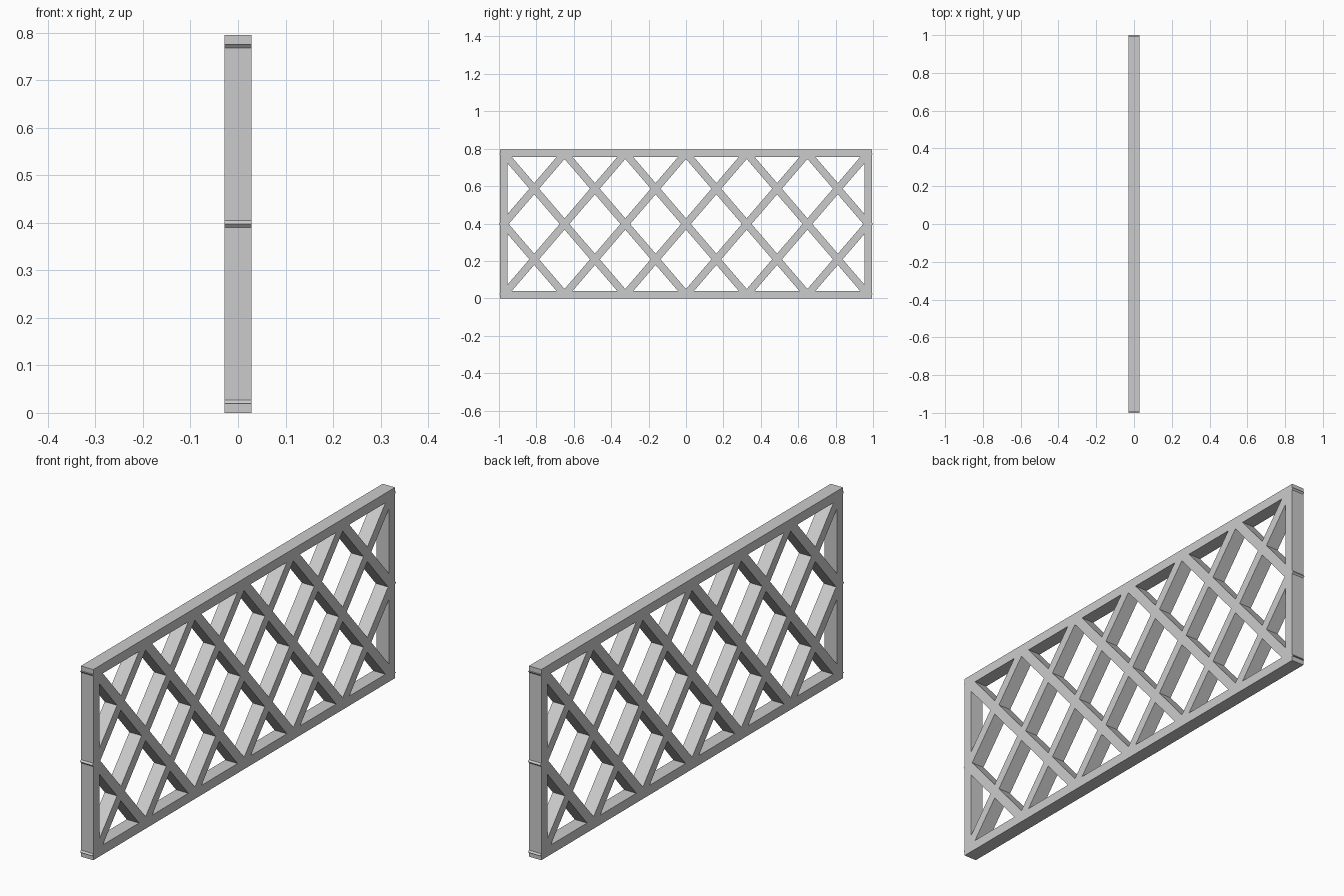
import bpy
import bmesh

cube = bpy.data.objects.get("Cube")
if cube:
    bpy.data.objects.remove(cube, do_unlink=True)

DEPTH = 0.0285              # half thickness along x
HALF_LEN, HEIGHT = 0.994, 0.795
RAIL = 0.04                 # frame bar width
SLAT = 0.026                # half width of a slat, measured level
COLS, ROWS = 6, 2

grey = bpy.data.materials.new("light_grey")
grey.use_nodes = True
colour = (0.6, 0.6, 0.6, 1)
grey.diffuse_color = colour
grey.node_tree.nodes["Principled BSDF"].inputs["Base Color"].default_value = colour


def panel(name, outline):
    """Extrude a (y, z) outline through the panel thickness."""
    bm = bmesh.new()
    face = bm.faces.new([bm.verts.new((-DEPTH, y, z)) for y, z in outline])
    new = bmesh.ops.extrude_face_region(bm, geom=[face])["geom"]
    verts = [v for v in new if isinstance(v, bmesh.types.BMVert)]
    bmesh.ops.translate(bm, verts=verts, vec=(2 * DEPTH, 0, 0))
    bmesh.ops.recalc_face_normals(bm, faces=bm.faces)
    mesh = bpy.data.meshes.new(name)
    bm.to_mesh(mesh)
    bm.free()
    mesh.materials.append(grey)
    obj = bpy.data.objects.new(name, mesh)
    bpy.context.collection.objects.link(obj)


def box(name, y0, y1, z0, z1):
    panel(name, [(y0, z0), (y1, z0), (y1, z1), (y0, z1)])


# Outer frame
box("bottom_rail", -HALF_LEN, HALF_LEN, 0, RAIL)
box("top_rail", -HALF_LEN, HALF_LEN, HEIGHT - RAIL, HEIGHT)
box("front_stile", -HALF_LEN, RAIL - HALF_LEN, RAIL, HEIGHT - RAIL)
box("back_stile", HALF_LEN - RAIL, HALF_LEN, RAIL, HEIGHT - RAIL)

# Crossing slats run between the centre lines of the frame, with level ends
span = HALF_LEN - RAIL / 2
step_y = 2 * span / COLS
step_z = (HEIGHT - RAIL) / ROWS
for side, label in ((1, "rising"), (-1, "falling")):
    for i in range(1 - ROWS, COLS):
        low, high = max(0, -i), min(ROWS, COLS - i)
        ya, yb = (side * ((i + j) * step_y - span) for j in (low, high))
        za, zb = (RAIL / 2 + j * step_z for j in (low, high))
        panel(f"{label}_slat_{i + ROWS}",
              [(ya - SLAT, za), (ya + SLAT, za), (yb + SLAT, zb), (yb - SLAT, zb)])
